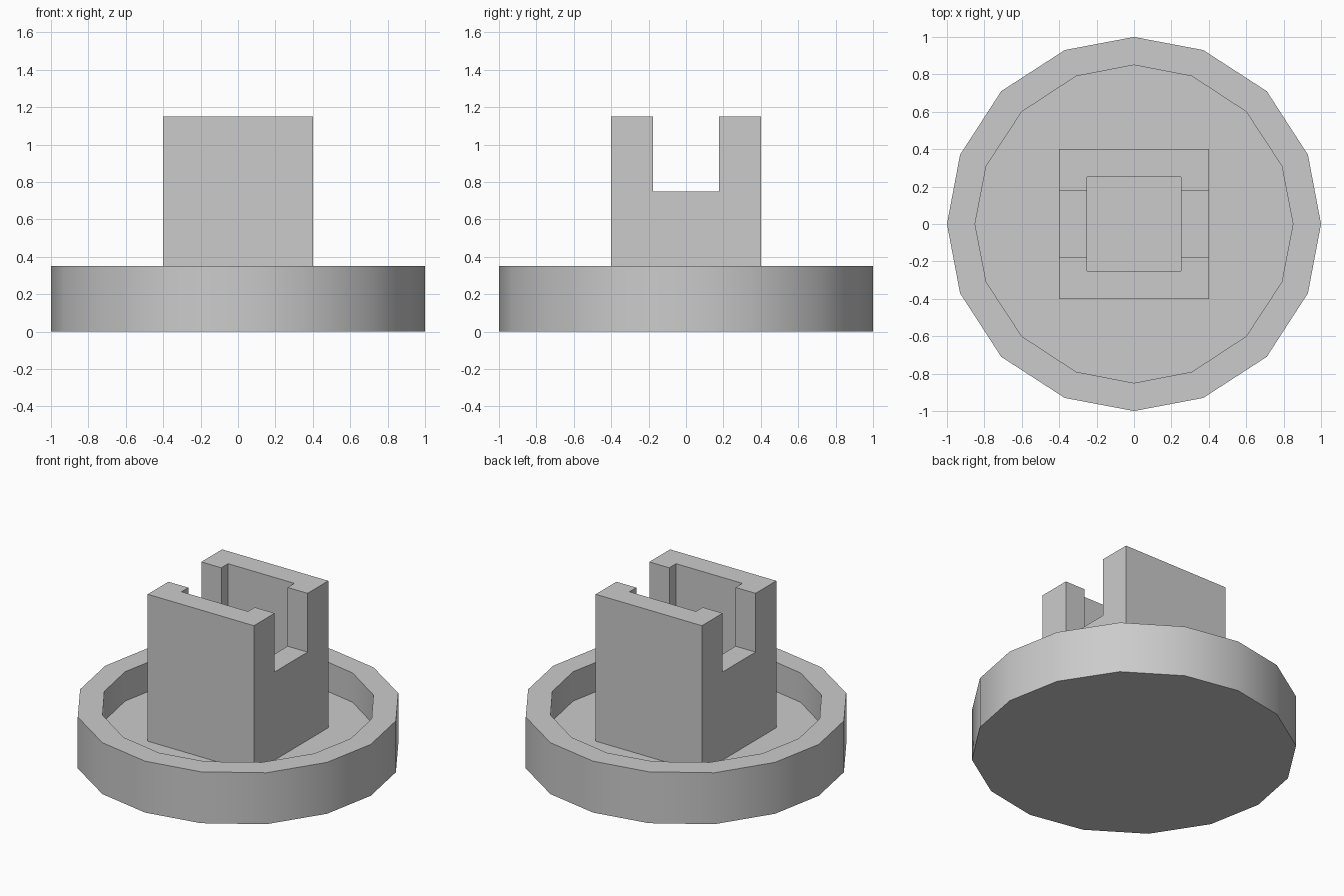
import bpy
import bmesh
from mathutils import Vector

if "Cube" in bpy.data.objects:
    bpy.data.objects.remove(bpy.data.objects["Cube"], do_unlink=True)

# Single plain grey
grey = bpy.data.materials.new("plain grey")
grey.use_nodes = True
grey.diffuse_color = (0.6, 0.6, 0.6, 1)
grey.node_tree.nodes["Principled BSDF"].inputs["Base Color"].default_value = (0.6, 0.6, 0.6, 1)

FLOOR, RIM, SLOT_FLOOR, TOP = 0.15, 0.35, 0.75, 1.15


def finish(bm, name):
    bmesh.ops.recalc_face_normals(bm, faces=bm.faces)
    mesh = bpy.data.meshes.new(name)
    bm.to_mesh(mesh)
    bm.free()
    mesh.materials.append(grey)
    obj = bpy.data.objects.new(name, mesh)
    bpy.context.collection.objects.link(obj)
    return obj


def activate(obj):
    bpy.ops.object.select_all(action="DESELECT")
    obj.select_set(True)
    bpy.context.view_layer.objects.active = obj


def box(name, half_x, half_y, z0, z1):
    bm = bmesh.new()
    bmesh.ops.create_cube(bm, size=2)
    for v in bm.verts:
        v.co = Vector((v.co.x * half_x, v.co.y * half_y, z1 if v.co.z > 0 else z0))
    return finish(bm, name)


def cut(target, cutter):
    cutter.hide_render = True
    mod = target.modifiers.new("cut", "BOOLEAN")
    mod.operation = "DIFFERENCE"
    mod.solver = "EXACT"
    mod.object = cutter
    activate(target)
    bpy.ops.object.modifier_apply(modifier=mod.name)
    bpy.data.objects.remove(cutter, do_unlink=True)


# Round dish: sixteen-sided loops bridged from underside to inner floor
def ring(bm, quarter, z):
    points = []
    for _ in range(4):
        points += quarter
        quarter = [(-y, x) for x, y in quarter]
    return [bm.verts.new((x, y, z)) for x, y in points]


outer = [(1, 0), (0.93, 0.37), (0.71, 0.71), (0.37, 0.93)]
inner = [(0.85, 0), (0.79, 0.31), (0.6, 0.6), (0.31, 0.79)]

bm = bmesh.new()
loops = [ring(bm, outer, 0), ring(bm, outer, RIM), ring(bm, inner, RIM), ring(bm, inner, FLOOR)]
for low, high in zip(loops, loops[1:]):
    for i in range(len(low)):
        j = (i + 1) % len(low)
        bm.faces.new((low[i], low[j], high[j], high[i]))
bm.faces.new(loops[0])
bm.faces.new(loops[-1])
dish = finish(bm, "round_dish")
activate(dish)
bpy.ops.object.shade_smooth_by_angle()

# Square post with a cross slot and a square socket
post = box("slotted_post", 0.4, 0.4, FLOOR, TOP)
cut(post, box("slot_cutter", 0.6, 0.177, SLOT_FLOOR, TOP + 0.2))
cut(post, box("socket_cutter", 0.25, 0.25, FLOOR - 0.1, TOP + 0.3))
